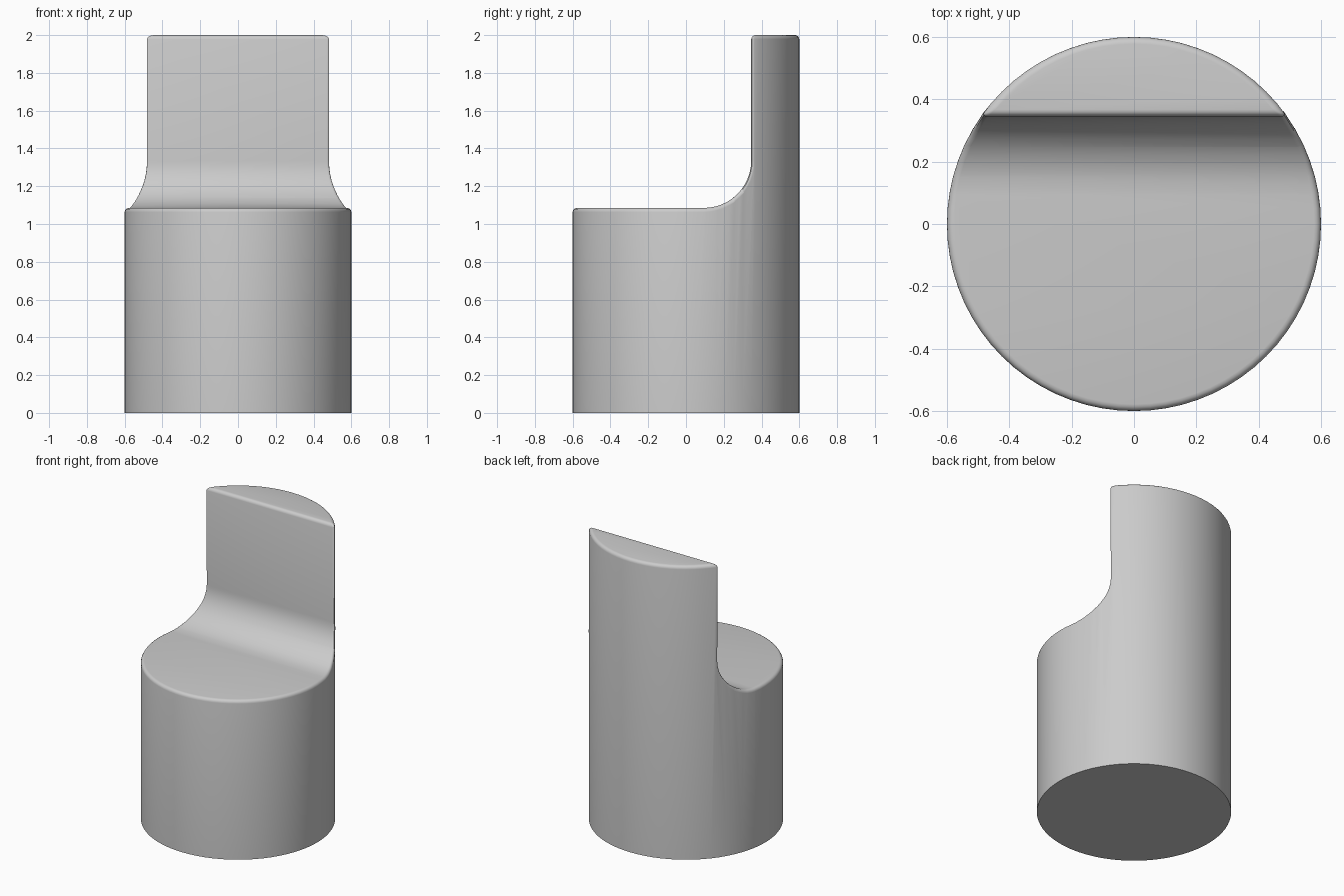
import bpy, bmesh, math

R, DECK, WALL, FILLET, TOP, ROUND = 0.6, 1.085, 0.345, 0.25, 2.0, 0.022

cube = bpy.data.objects.get("Cube")
if cube:
    bpy.data.objects.remove(cube, do_unlink=True)

grey = bpy.data.materials.new("plain grey")
grey.use_nodes = True
colour = (0.6, 0.6, 0.6, 1)
grey.diffuse_color = colour
grey.node_tree.nodes["Principled BSDF"].inputs["Base Color"].default_value = colour


def make_object(name, bm):
    bmesh.ops.recalc_face_normals(bm, faces=bm.faces)
    mesh = bpy.data.meshes.new(name)
    bm.to_mesh(mesh)
    bm.free()
    mesh.materials.append(grey)
    obj = bpy.data.objects.new(name, mesh)
    bpy.context.collection.objects.link(obj)
    return obj


# Round bar
bm = bmesh.new()
bmesh.ops.create_cone(bm, cap_ends=True, segments=72, radius1=R, radius2=R, depth=TOP)
bmesh.ops.translate(bm, verts=bm.verts, vec=(0, 0, TOP / 2))
body = make_object("stepped_cylinder", bm)

# Side profile of the removed front half: flat deck, fillet, upright wall
profile = [(-1, TOP + 0.5), (-1, DECK)]
for i in range(13):
    a = math.pi / 2 * i / 12
    profile.append((WALL - FILLET + FILLET * math.sin(a),
                    DECK + FILLET - FILLET * math.cos(a)))
profile.append((WALL, TOP + 0.5))
bm = bmesh.new()
face = bm.faces.new([bm.verts.new((-1, y, z)) for y, z in profile])
side = bmesh.ops.extrude_face_region(bm, geom=[face])["geom"]
bmesh.ops.translate(bm, verts=[v for v in side if isinstance(v, bmesh.types.BMVert)],
                    vec=(2, 0, 0))
cutter = make_object("step_cutter", bm)
cutter.hide_render = True

# Cut the step
cut = body.modifiers.new("step", "BOOLEAN")
cut.operation = "DIFFERENCE"
cut.solver = "EXACT"
cut.object = cutter
bpy.context.view_layer.objects.active = body
body.select_set(True)
bpy.ops.object.modifier_apply(modifier=cut.name)
bpy.data.objects.remove(cutter, do_unlink=True)

# Round every sharp edge except the base rim
bm = bmesh.new()
bm.from_mesh(body.data)
bmesh.ops.remove_doubles(bm, verts=bm.verts, dist=0.004)
sharp = [e for e in bm.edges
         if e.calc_face_angle(0) > math.radians(35)
         and max(v.co.z for v in e.verts) > 0.01]
bmesh.ops.bevel(bm, geom=sharp, offset=ROUND, offset_type="OFFSET", segments=4,
                profile=0.5, affect="EDGES", clamp_overlap=False)
bmesh.ops.recalc_face_normals(bm, faces=bm.faces)
bm.to_mesh(body.data)
bm.free()

bpy.ops.object.shade_smooth_by_angle(angle=math.radians(35))
